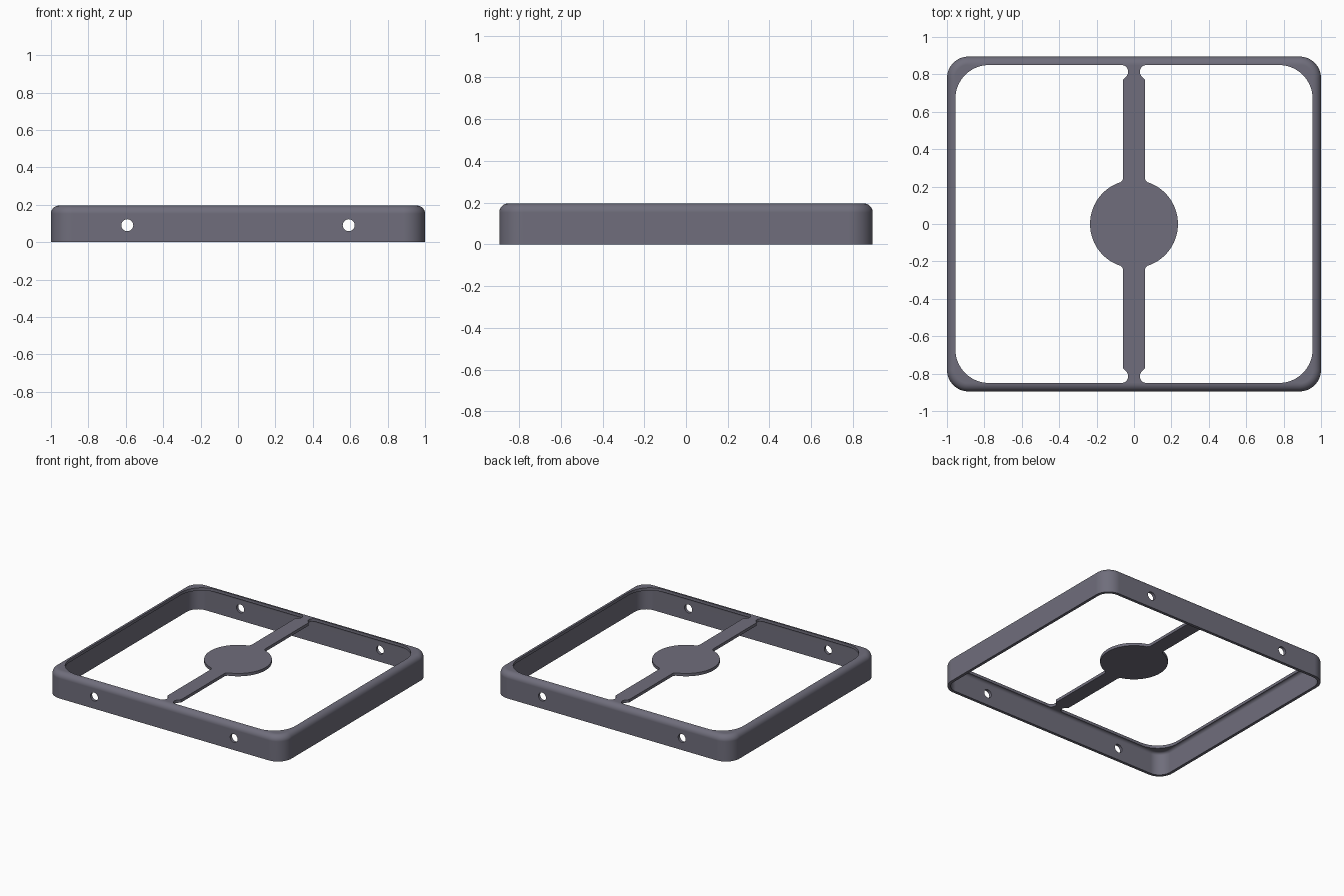
import bpy, bmesh, math

if "Cube" in bpy.data.objects:
    bpy.data.objects.remove(bpy.data.objects["Cube"], do_unlink=True)

HX, HY, H = 1.0, 0.895, 0.196      # half sizes and height of the frame
CORNER, FILLET, WALL = 0.115, 0.043, 0.022

mat = bpy.data.materials.new("slate grey")
mat.use_nodes = True
colour = (0.16, 0.155, 0.20, 1)
mat.diffuse_color = colour
mat.node_tree.nodes["Principled BSDF"].inputs["Base Color"].default_value = colour


def make_object(name, bm):
    bmesh.ops.recalc_face_normals(bm, faces=bm.faces)
    mesh = bpy.data.meshes.new(name)
    bm.to_mesh(mesh)
    bm.free()
    mesh.materials.append(mat)
    ob = bpy.data.objects.new(name, mesh)
    bpy.context.collection.objects.link(ob)
    return ob


def activate(ob):
    bpy.ops.object.select_all(action='DESELECT')
    ob.select_set(True)
    bpy.context.view_layer.objects.active = ob


def rounded_ring(bm, hx, hy, r, z, seg=16):
    verts = []
    for k, (sx, sy) in enumerate([(1, 1), (-1, 1), (-1, -1), (1, -1)]):
        for i in range(seg + 1):
            a = math.pi / 2 * (k + i / seg)
            verts.append(bm.verts.new((sx * (hx - r) + r * math.cos(a),
                                       sy * (hy - r) + r * math.sin(a), z)))
    return verts


# Frame: a thin wall that curls into a narrow top lip
bm = bmesh.new()
steps = [i / 8 * math.pi / 2 for i in range(9)]
inner_r = FILLET - WALL
outer = [(0, 0)] + [(FILLET * (1 - math.cos(a)), H - FILLET + FILLET * math.sin(a)) for a in steps]
inner = [(WALL + inner_r * (1 - math.cos(a)), H - FILLET + inner_r * math.sin(a)) for a in reversed(steps)]
inner.append((WALL, 0))
rings = [rounded_ring(bm, HX - d, HY - d, CORNER - d, z) for d, z in outer]
rings += [rounded_ring(bm, 0.955, 0.85, 0.18, z) for z in (H, H - WALL)]
rings += [rounded_ring(bm, HX - d, HY - d, CORNER - d, z) for d, z in inner]
n = len(rings[0])
for a, b in zip(rings, rings[1:] + rings[:1]):
    for i in range(n):
        j = (i + 1) % n
        bm.faces.new((a[i], a[j], b[j], b[i]))
frame = make_object("frame", bm)

# Screw holes through the front and back walls
for x in (-0.592, 0.592):
    bpy.ops.mesh.primitive_cylinder_add(vertices=32, radius=0.032, depth=2.2,
                                        location=(x, 0, 0.091), rotation=(math.pi / 2, 0, 0))
    cutter = bpy.context.object
    cutter.name = "hole_cutter"
    cutter.hide_render = True
    activate(frame)
    mod = frame.modifiers.new("hole", 'BOOLEAN')
    mod.operation = 'DIFFERENCE'
    mod.solver = 'EXACT'
    mod.object = cutter
    bpy.ops.object.modifier_apply(modifier=mod.name)
    bpy.data.objects.remove(cutter, do_unlink=True)

# Cross bar: notched neck, straight strip and central disc as one outline
R, W = 0.235, 0.058
quarter = [(0.075, 0.8515)]
for i in range(13):                                  # rounded notch beside the lip
    a = math.radians(90 + 135 * i / 12)
    quarter.append((0.067 + 0.036 * math.cos(a), 0.814 + 0.036 * math.sin(a)))
quarter += [(W, 0.772), (W, 0.245), (0.062, 0.234)]
start = math.acos(0.072 / R)
quarter += [(R * math.cos(start * (1 - i / 20)), R * math.sin(start * (1 - i / 20)))
            for i in range(21)]
right = quarter + [(x, -y) for x, y in reversed(quarter[:-1])]
outline = right + [(-x, y) for x, y in reversed(right)]
bm = bmesh.new()
face = bm.faces.new([bm.verts.new((x, y, H - WALL)) for x, y in outline])
top = bmesh.ops.extrude_face_region(bm, geom=[face])
bmesh.ops.translate(bm, vec=(0, 0, WALL),
                    verts=[v for v in top["geom"] if isinstance(v, bmesh.types.BMVert)])
bar = make_object("cross_bar_with_disc", bm)

# Smooth curves with crisp edges
for ob in (frame, bar):
    activate(ob)
    bpy.ops.object.shade_smooth_by_angle(angle=math.radians(30))
    weighted = ob.modifiers.new("weighted normals", 'WEIGHTED_NORMAL')
    weighted.keep_sharp = True
